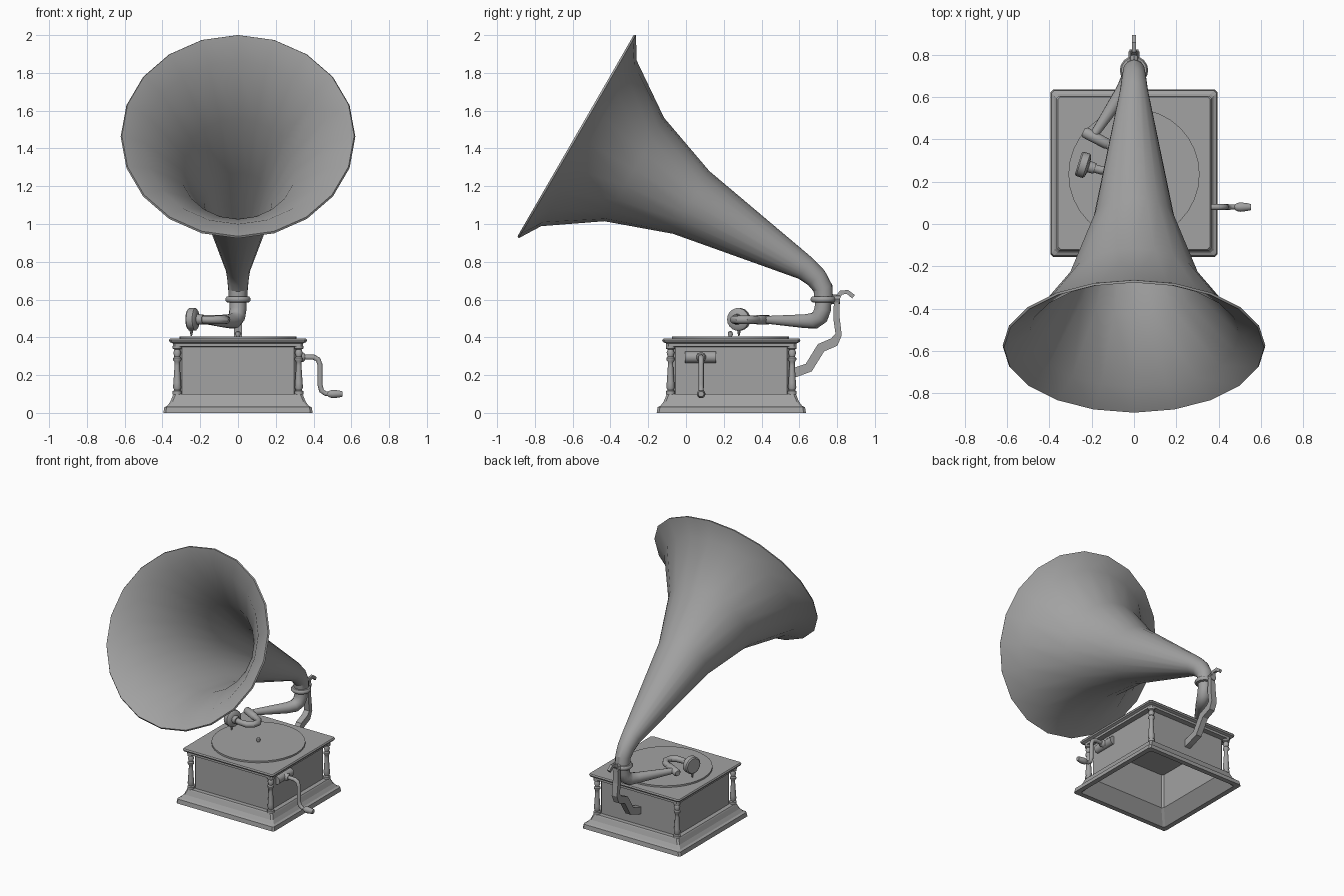
import bpy, bmesh, math
from mathutils import Vector

cube = bpy.data.objects.get("Cube")
if cube:
    bpy.data.objects.remove(cube, do_unlink=True)

GREY = (0.36, 0.36, 0.36, 1)
mat = bpy.data.materials.new("grey")
mat.use_nodes = True
mat.diffuse_color = GREY
mat.node_tree.nodes["Principled BSDF"].inputs["Base Color"].default_value = GREY

CY = 0.24      # centre of the cabinet in y


def finish(name, bm, angle, thickness=0):
    """Turn a bmesh into an object with sharp edges above the angle."""
    bmesh.ops.recalc_face_normals(bm, faces=bm.faces)
    me = bpy.data.meshes.new(name)
    bm.to_mesh(me)
    bm.free()
    me.materials.append(mat)
    ob = bpy.data.objects.new(name, me)
    bpy.context.scene.collection.objects.link(ob)
    bpy.ops.object.select_all(action="DESELECT")
    ob.select_set(True)
    bpy.context.view_layer.objects.active = ob
    if thickness:
        mod = ob.modifiers.new("shell", "SOLIDIFY")
        mod.thickness = thickness
        mod.offset = 0
        bpy.ops.object.modifier_apply(modifier=mod.name)
    if angle:
        bpy.ops.object.shade_smooth_by_angle(angle=math.radians(angle))
    return ob


def loft(name, rings, angle=0, caps=True, thickness=0):
    """Skin a list of equally long point rings."""
    bm = bmesh.new()
    loops = [[bm.verts.new(p) for p in ring] for ring in rings]
    n = len(loops[0])
    for a, b in zip(loops, loops[1:]):
        for i in range(n):
            j = (i + 1) % n
            bm.faces.new((a[i], a[j], b[j], b[i]))
    if caps:
        bm.faces.new(loops[0])
        bm.faces.new(loops[-1])
    return finish(name, bm, angle, thickness)


def tube(name, path, radii, sides=12, angle=40, phase=0, **kw):
    """Sweep a round or elliptical section along a path."""
    pts = [Vector(p) for p in path]
    u = Vector((1, 0, 0))
    rings = []
    for i, p in enumerate(pts):
        t = Vector()
        if i > 0:
            t += (p - pts[i - 1]).normalized()
        if i < len(pts) - 1:
            t += (pts[i + 1] - p).normalized()
        t.normalize()
        u = u - t * u.dot(t)
        if u.length < 0.01:
            u = t.orthogonal()
        u.normalize()
        v = t.cross(u)
        r = radii[i]
        a, b = r if isinstance(r, tuple) else (r, r)
        angles = [phase + math.tau * k / sides for k in range(sides)]
        rings.append([p + u * a * math.cos(w) + v * b * math.sin(w) for w in angles])
    return loft(name, rings, angle, **kw)


def turned(name, x, y, profile, sides=12, angle=40):
    """Upright lathe from (radius, height) pairs."""
    return tube(name, [(x, y, z) for r, z in profile], [r for r, z in profile], sides, angle)


def square_ring(half, z, cut=0.012):
    """Square with clipped corners around the cabinet centre."""
    k = half - cut
    corners = [(half, -k), (half, k), (k, half), (-k, half),
               (-half, k), (-half, -k), (-k, -half), (k, -half)]
    return [(x, CY + y, z) for x, y in corners]


# Cabinet: hollow below, stepped plinth, panel walls and moulded lid
cabinet = [(0.29, 0.34), (0.29, 0.09), (0.36, 0.0), (0.395, 0.0), (0.39, 0.03),
           (0.375, 0.037), (0.358, 0.06), (0.345, 0.092), (0.34, 0.1), (0.308, 0.1),
           (0.308, 0.35), (0.345, 0.352), (0.345, 0.368), (0.362, 0.375),
           (0.366, 0.385), (0.36, 0.393)]
loft("cabinet", [square_ring(h, z) for h, z in cabinet])

# Turned corner columns
column = [(0.024, 0.097), (0.024, 0.115), (0.016, 0.12), (0.022, 0.135), (0.02, 0.16),
          (0.014, 0.25), (0.014, 0.27), (0.022, 0.28), (0.022, 0.29), (0.015, 0.298),
          (0.021, 0.32), (0.014, 0.335), (0.024, 0.34), (0.024, 0.355)]
for sx, side in ((-1, "right"), (1, "left")):
    for sy, end in ((-1, "front"), (1, "back")):
        turned(f"{end}_{side}_column", sx * 0.322, CY + sy * 0.322, column)

# Turntable and spindle
turned("turntable", 0, CY - 0.005, [(0.31, 0.39), (0.31, 0.405)], 32)
turned("spindle", 0, CY - 0.005, [(0.008, 0.4), (0.014, 0.415), (0.012, 0.428), (0.004, 0.433)], 10)

# Horn: flared bell on a straight tilted axis, then a bend down to the collar
axis = Vector((0, 0.866, -0.5))
rim = Vector((0, -0.58, 1.465))
bell = [(0, 0.618), (0.072, 0.502), (0.35, 0.311), (0.7, 0.186), (1.4, 0.06)]
path = [rim + axis * s for s, r in bell]
path += [(0, 0.69, 0.715), (0, 0.725, 0.66), (0, 0.73, 0.59)]
tube("horn", path, [r for s, r in bell] + [0.052, 0.046, 0.043],
     sides=20, angle=24, caps=False, thickness=0.012)
turned("horn_collar", 0, 0.727, [(0.042, 0.583), (0.06, 0.586), (0.067, 0.595),
                                 (0.067, 0.606), (0.06, 0.615), (0.042, 0.618)], 16)

# Tone arm: elbow below the collar, tapering forward
tube("tone_arm",
     [(0, 0.728, 0.6), (0, 0.724, 0.55), (-0.006, 0.71, 0.51), (-0.022, 0.68, 0.488),
      (-0.05, 0.63, 0.485), (-0.19, 0.42, 0.493)],
     [0.044, 0.045, 0.045, 0.043, 0.037, 0.02], 14)
tube("arm_joint", [(-0.24, 0.437, 0.493), (-0.23, 0.432, 0.493), (-0.13, 0.38, 0.493),
                   (-0.12, 0.375, 0.493)], [0.018, 0.026, 0.026, 0.02])
tube("gooseneck",
     [(-0.13, 0.38, 0.493), (-0.085, 0.355, 0.493), (-0.062, 0.32, 0.493),
      (-0.07, 0.278, 0.493), (-0.105, 0.254, 0.493), (-0.16, 0.255, 0.493),
      (-0.21, 0.27, 0.495)], [0.022] * 5 + [0.02] * 2)

# Sound box and needle
box_axis = Vector((-0.95, 0.3, 0)).normalized()
start = Vector((-0.185, 0.262, 0.495))
sound_box = [(0, 0.026), (0.03, 0.028), (0.034, 0.05), (0.042, 0.06), (0.075, 0.06), (0.082, 0.052)]
tube("sound_box", [start + box_axis * s for s, r in sound_box], [r for s, r in sound_box], 18, 35)
turned("needle", -0.247, 0.28, [(0.003, 0.406), (0.008, 0.425), (0.01, 0.45)], 8)

# Support bracket behind the cabinet: flat bar ending in a hook
bracket = [(0.54, 0.205), (0.58, 0.215), (0.65, 0.24), (0.715, 0.345), (0.785, 0.375),
           (0.808, 0.415), (0.797, 0.5), (0.797, 0.6), (0.82, 0.637), (0.855, 0.64), (0.887, 0.615)]
wide, slim = (0.03, 0.036), (0.013, 0.016)
tube("support_bracket", [(0, y, z) for y, z in bracket],
     [wide] * 5 + [(0.03, 0.024)] * 2 + [(0.025, 0.02)] + [slim] * 3,
     sides=4, angle=0, phase=math.pi / 4)
tube("bracket_clamp", [(0, 0.77, 0.602), (0, 0.815, 0.602)], [0.025] * 2, 8)

# Winding crank
tube("crank_boss", [(0.31, -0.005, 0.295), (0.31, 0.16, 0.295)], [0.03] * 2)
tube("crank_socket", [(0.3, 0.08, 0.295), (0.345, 0.08, 0.295), (0.355, 0.08, 0.295)],
     [0.026, 0.026, 0.018])
tube("crank_rod",
     [(0.33, 0.08, 0.295), (0.4, 0.08, 0.295), (0.424, 0.08, 0.283), (0.434, 0.08, 0.255),
      (0.434, 0.08, 0.15), (0.442, 0.08, 0.118), (0.462, 0.08, 0.102), (0.5, 0.08, 0.1)],
     [0.014] * 6 + [0.012] * 2, 10)
tube("crank_handle",
     [(0.475, 0.08, 0.1), (0.488, 0.08, 0.1), (0.505, 0.08, 0.1), (0.535, 0.08, 0.1), (0.552, 0.08, 0.1)],
     [0.012, 0.02, 0.023, 0.019, 0.015])
